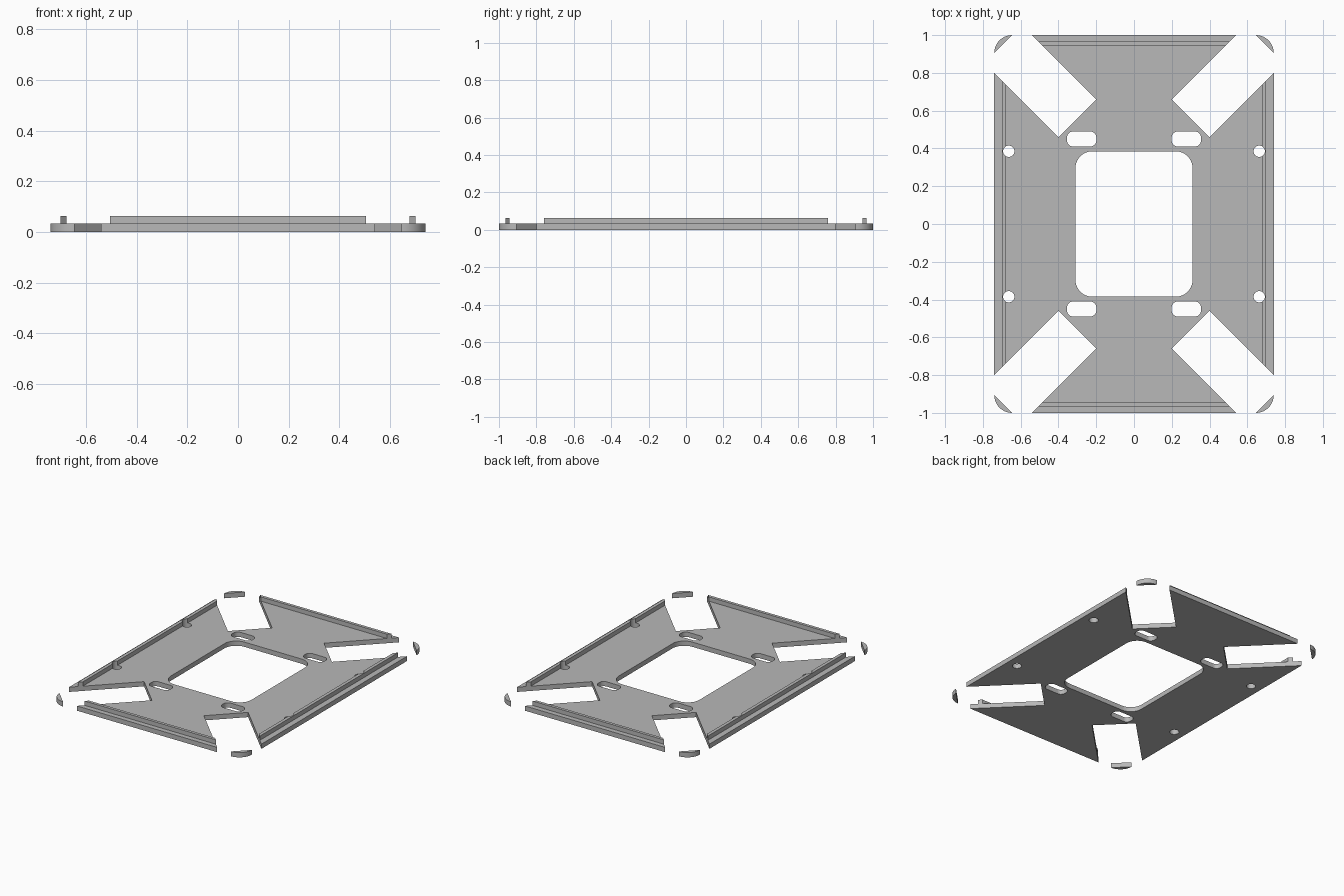
import bpy, bmesh
from math import sin, cos, pi, acos

if "Cube" in bpy.data.objects:
    bpy.data.objects.remove(bpy.data.objects["Cube"], do_unlink=True)

HX, HY = 0.74, 1.0           # half width and half length of the plate
THICK, TOP = 0.033, 0.063    # plate top and rail top
HOLE_X, HOLE_Y, HOLE_R = 0.663, 0.385, 0.03

grey = bpy.data.materials.new("light_grey")
grey.use_nodes = True
colour = (0.48, 0.48, 0.48, 1)
grey.diffuse_color = colour
grey.node_tree.nodes["Principled BSDF"].inputs["Base Color"].default_value = colour


def arc(cx, cy, r, a0, a1, n):
    return [(cx + r * cos(a0 + (a1 - a0) * i / n),
             cy + r * sin(a0 + (a1 - a0) * i / n)) for i in range(n + 1)]


def rounded_rect(cx, cy, hx, hy, r):
    pts = []
    for k, (sx, sy) in enumerate([(1, 1), (-1, 1), (-1, -1), (1, -1)]):
        pts += arc(cx + sx * (hx - r), cy + sy * (hy - r), r,
                   k * pi / 2, (k + 1) * pi / 2, 10)
    return pts


def extrude_outlines(name, loops, z0, z1):
    """Fill closed outlines (inner ones become holes) and extrude from z0 to z1."""
    curve = bpy.data.curves.new(name, 'CURVE')
    curve.dimensions = '2D'
    curve.fill_mode = 'BOTH'
    curve.extrude = (z1 - z0) / 2
    for pts in loops:
        spline = curve.splines.new('POLY')
        spline.points.add(len(pts) - 1)
        for p, (x, y) in zip(spline.points, pts):
            p.co = (x, y, 0, 1)
        spline.use_cyclic_u = True
    source = bpy.data.objects.new(name + "_outline", curve)
    bpy.context.collection.objects.link(source)
    bpy.context.view_layer.update()
    graph = bpy.context.evaluated_depsgraph_get()
    mesh = bpy.data.meshes.new_from_object(source.evaluated_get(graph))
    bpy.data.objects.remove(source, do_unlink=True)
    bpy.data.curves.remove(curve)

    bm = bmesh.new()
    bm.from_mesh(mesh)
    bmesh.ops.remove_doubles(bm, verts=bm.verts, dist=1e-5)
    bmesh.ops.translate(bm, verts=bm.verts, vec=(0, 0, (z0 + z1) / 2))
    bmesh.ops.recalc_face_normals(bm, faces=bm.faces)
    bm.to_mesh(mesh)
    bm.free()
    mesh.name = name
    mesh.materials.clear()
    mesh.materials.append(grey)
    obj = bpy.data.objects.new(name, mesh)
    bpy.context.collection.objects.link(obj)
    bpy.ops.object.select_all(action='DESELECT')
    obj.select_set(True)
    bpy.context.view_layer.objects.active = obj
    bpy.ops.object.shade_smooth_by_angle(angle=pi / 6)
    return obj


# Base plate: outline with four diagonal notches, window, slots and screw holes
notch = [(HX, 0.8), (0.4, 0.46), (0.2, 0.66), (0.54, HY)]
outline = []
for sx, sy in [(1, 1), (-1, 1), (-1, -1), (1, -1)]:
    corner = [(sx * x, sy * y) for x, y in notch]
    outline += corner if sx * sy > 0 else corner[::-1]
loops = [outline, rounded_rect(0, 0, 0.31, 0.385, 0.09)]
for sx in (1, -1):
    for sy in (1, -1):
        loops.append(rounded_rect(sx * 0.277, sy * 0.45, 0.078, 0.04, 0.033))
        loops.append(arc(sx * HOLE_X, sy * HOLE_Y, HOLE_R, 0, 2 * pi, 32)[:-1])
extrude_outlines("base_plate", loops, 0, THICK)

# Long side rails, mitred along the notches and bitten by the screw holes
inner, outer = 0.677, 0.70
half = acos((inner - HOLE_X) / HOLE_R)
for side, s in (("left", 1), ("right", -1)):
    pts = [(outer, outer + 0.06), (outer, -outer - 0.06), (inner, -inner - 0.06)]
    for hy in (-HOLE_Y, HOLE_Y):
        pts += arc(HOLE_X, hy, HOLE_R, -half, half, 12)
    pts.append((inner, inner + 0.06))
    extrude_outlines(side + "_rail", [[(s * x, y) for x, y in pts]], THICK, TOP)

# Short end rails
near, far = 0.944, 0.965
for end, s in (("back", 1), ("front", -1)):
    pts = [(near - 0.46, near), (far - 0.46, far), (0.46 - far, far), (0.46 - near, near)]
    extrude_outlines(end + "_rail", [[(x, s * y) for x, y in pts]], THICK, TOP)

# Detached rounded corner pieces
R = 0.095
for side, sx in (("left", 1), ("right", -1)):
    for end, sy in (("back", 1), ("front", -1)):
        pts = arc(HX - R, HY - R, R, 0, pi / 2, 14)
        extrude_outlines(f"{end}_{side}_corner",
                         [[(sx * x, sy * y) for x, y in pts]], 0, THICK)
